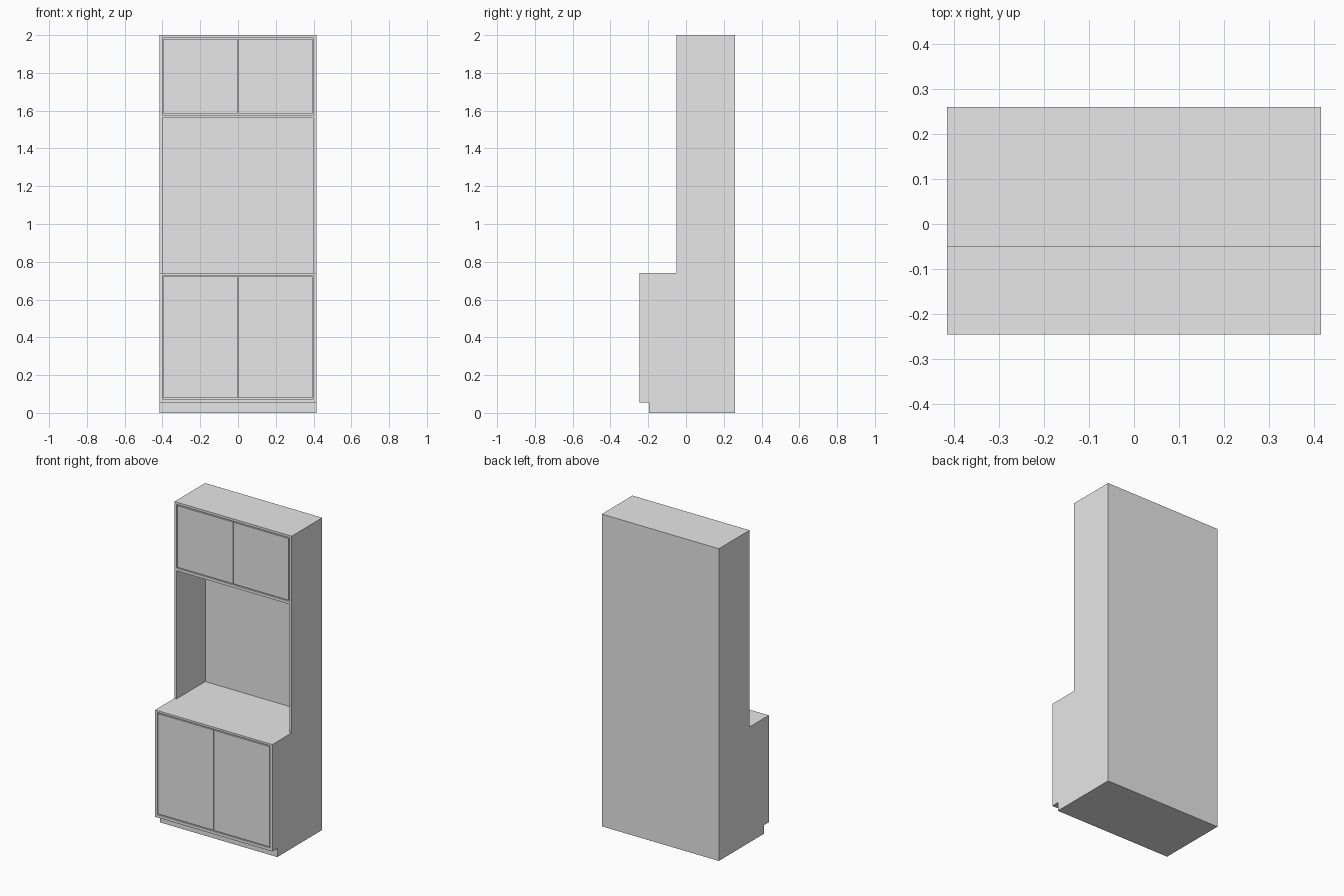
import bpy
import bmesh

cube = bpy.data.objects.get("Cube")
if cube:
    bpy.data.objects.remove(cube, do_unlink=True)

paint = bpy.data.materials.new("light_grey")
paint.use_nodes = True
GREY = (0.8, 0.8, 0.8, 1)
paint.diffuse_color = GREY
paint.node_tree.nodes["Principled BSDF"].inputs["Base Color"].default_value = GREY

HALF, INNER = 0.415, 0.40
BACK, UPPER_FRONT, LOWER_FRONT = 0.26, -0.05, -0.245
BACK_PANEL = 0.24
GAP, DOOR_THICK = 0.006, 0.018


def add_object(name, bm):
    bmesh.ops.recalc_face_normals(bm, faces=bm.faces)
    mesh = bpy.data.meshes.new(name)
    bm.to_mesh(mesh)
    bm.free()
    mesh.materials.append(paint)
    obj = bpy.data.objects.new(name, mesh)
    bpy.context.collection.objects.link(obj)
    return obj


def add_prism(bm, points, offset):
    face = bm.faces.new([bm.verts.new(p) for p in points])
    moved = bmesh.ops.extrude_face_region(bm, geom=[face])["geom"]
    verts = [v for v in moved if isinstance(v, bmesh.types.BMVert)]
    bmesh.ops.translate(bm, verts=verts, vec=offset)


def box(name, x, y, z):
    bm = bmesh.new()
    corners = [(x[0], y[0], z[0]), (x[1], y[0], z[0]),
               (x[1], y[0], z[1]), (x[0], y[0], z[1])]
    add_prism(bm, corners, (0, y[1] - y[0], 0))
    return add_object(name, bm)


def ring_handle(name, x, front, z, rim=0.009, depth=0.012):
    """Rectangular pull with an open middle."""
    bm = bmesh.new()
    face = bm.faces.new([bm.verts.new((px, front, pz)) for px, pz in
                         ((x[0], z[0]), (x[1], z[0]), (x[1], z[1]), (x[0], z[1]))])
    bmesh.ops.inset_region(bm, faces=[face], thickness=rim)
    bmesh.ops.delete(bm, geom=[face], context="FACES")
    moved = bmesh.ops.extrude_face_region(bm, geom=bm.faces[:])["geom"]
    verts = [v for v in moved if isinstance(v, bmesh.types.BMVert)]
    bmesh.ops.translate(bm, verts=verts, vec=(0, -depth, 0))
    return add_object(name, bm)


# Cabinet body: stepped side profile with a toe kick, extruded across the width
profile = [(BACK, 0), (-0.195, 0), (-0.195, 0.055), (LOWER_FRONT, 0.055),
           (LOWER_FRONT, 0.74), (UPPER_FRONT, 0.74), (UPPER_FRONT, 2), (BACK, 2)]
bm = bmesh.new()
add_prism(bm, [(-HALF, y, z) for y, z in profile], (2 * HALF, 0, 0))
body = add_object("cabinet_body", bm)

# Open niche and the two cupboards hollowed out of the body
LOWER_Z, UPPER_Z = (0.073, 0.727), (1.578, 1.985)
hollows = {"niche": (UPPER_FRONT, (0.74, 1.56)),
           "lower_cupboard": (LOWER_FRONT, LOWER_Z),
           "upper_cupboard": (UPPER_FRONT, UPPER_Z)}
cutters = []
for name, (front, z) in hollows.items():
    cutter = box(name + "_cutter", (-INNER, INNER), (front - 0.1, BACK_PANEL), z)
    cutter.hide_render = True
    mod = body.modifiers.new(name, "BOOLEAN")
    mod.operation = "DIFFERENCE"
    mod.solver = "EXACT"
    mod.object = cutter
    cutters.append(cutter)

bpy.context.view_layer.objects.active = body
for mod in body.modifiers[:]:
    bpy.ops.object.modifier_apply(modifier=mod.name)
for cutter in cutters:
    bpy.data.objects.remove(cutter, do_unlink=True)

# Flush doors and their pulls, a pair per cupboard
rows = [("lower", LOWER_FRONT, LOWER_Z, -0.0025, 0.046, (0.602, 0.695)),
        ("upper", UPPER_FRONT, UPPER_Z, 0, 0.041, (1.608, 1.702))]
for row, front, z, shift, offset, handle_z in rows:
    for side, sign in (("left", 1), ("right", -1)):
        x = sorted((sign * 0.002, sign * (INNER - GAP)))
        box(f"{row}_{side}_door", x, (front, front + DOOR_THICK),
            (z[0] + GAP, z[1] - GAP))
        middle = sign * offset + shift
        ring_handle(f"{row}_{side}_handle", (middle - 0.019, middle + 0.019),
                    front, handle_z)
